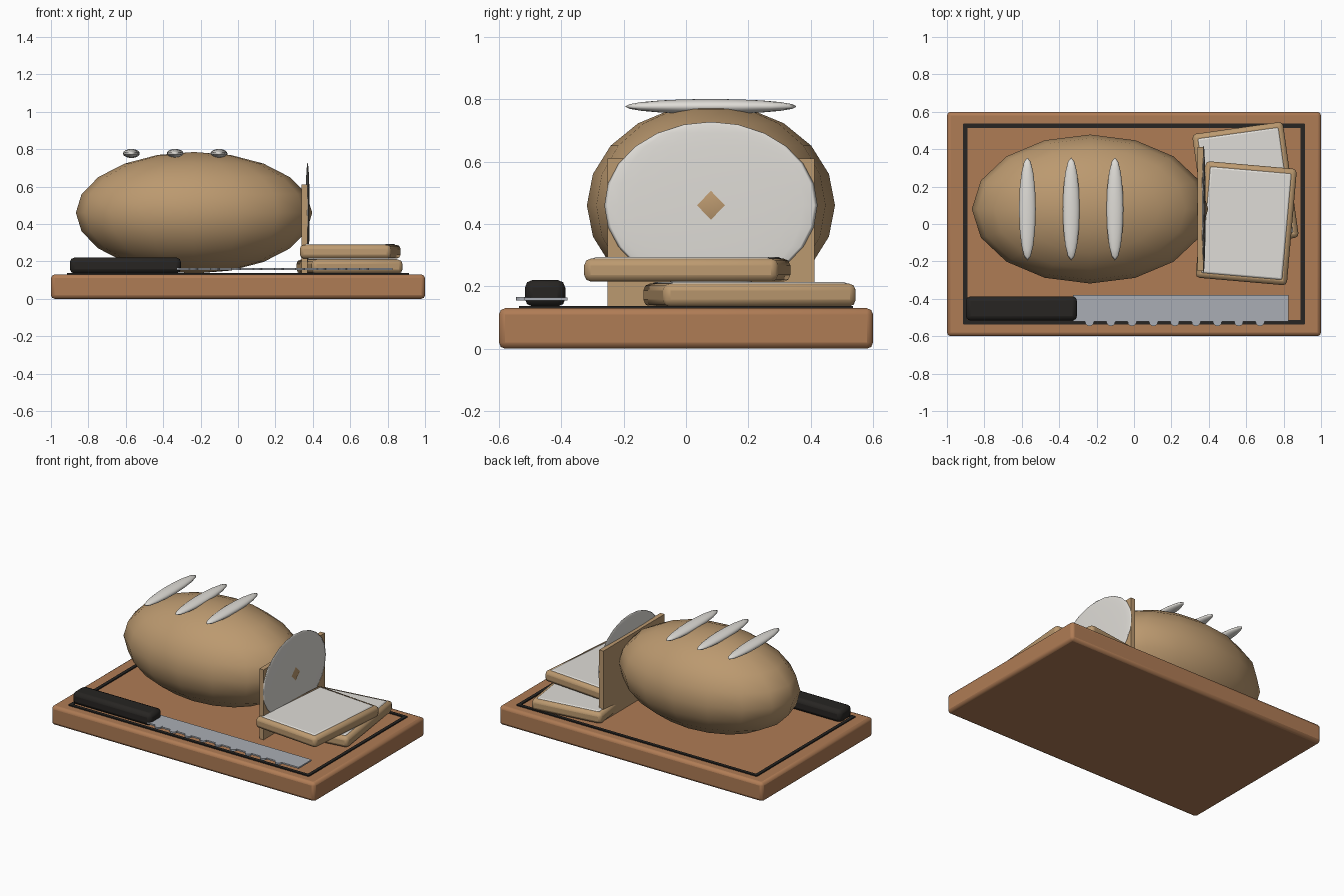
import bpy, math

if "Cube" in bpy.data.objects:
    bpy.data.objects.remove(bpy.data.objects["Cube"])


def material(name, rgb):
    m = bpy.data.materials.new(name)
    m.diffuse_color = (*rgb, 1)
    m.use_nodes = True
    m.node_tree.nodes["Principled BSDF"].inputs["Base Color"].default_value = m.diffuse_color
    return m


WOOD = material("wood", (0.43, 0.20, 0.09))
CRUST = material("crust", (0.50, 0.32, 0.16))
CRUMB = material("crumb", (0.74, 0.72, 0.68))
DARK = material("dark", (0.02, 0.018, 0.016))
STEEL = material("steel", (0.40, 0.42, 0.46))


def finish(name, mat, scale):
    ob = bpy.context.object
    ob.name = name
    ob.scale = scale
    bpy.ops.object.transform_apply(location=False, rotation=False, scale=True)
    ob.data.materials.append(mat)
    return ob


def box(name, loc, size, mat, bevel=0, segs=2, rot=0):
    bpy.ops.mesh.primitive_cube_add(size=1, location=loc, rotation=(0, 0, rot))
    ob = finish(name, mat, size)
    if bevel:
        b = ob.modifiers.new("bevel", 'BEVEL')
        b.width, b.segments = bevel, segs
        bpy.ops.object.shade_smooth_by_angle(angle=math.radians(35))
    return ob


def ellipsoid(name, loc, radii, mat, segs=16, rings=10):
    bpy.ops.mesh.primitive_uv_sphere_add(segments=segs, ring_count=rings, radius=1, location=loc)
    ob = finish(name, mat, radii)
    bpy.ops.object.shade_smooth()
    return ob


# Cutting board with a dark juice groove
box("cutting_board", (0, 0, 0.065), (2, 1.2, 0.13), WOOD, 0.02)
for s, side in ((-1, "a"), (1, "b")):
    box("groove_long_" + side, (0, s * 0.525, 0.131), (1.825, 0.022, 0.012), DARK)
    box("groove_short_" + side, (s * 0.902, 0, 0.131), (0.022, 1.07, 0.012), DARK)

# Loaf, score marks, and the cut end
ellipsoid("loaf", (-0.235, 0.08, 0.46), (0.632, 0.398, 0.325), CRUST)
for i in range(3):
    ellipsoid(f"score_{i + 1}", (-0.57 + i * 0.234, 0.08, 0.777), (0.045, 0.275, 0.024), CRUMB)
box("cut_panel", (0.355, 0.08, 0.37), (0.032, 0.665, 0.48), CRUST)
ellipsoid("cut_face", (0.372, 0.08, 0.46), (0.011, 0.342, 0.268), CRUMB, 24, 12)

# Two stacked slices, each a crust with a crumb inset
for i, (x, y, z, deg) in enumerate(((0.596, 0.204, 0.172, 8), (0.60, 0.004, 0.252, -5))):
    r = math.radians(deg)
    box(f"slice_crust_{i + 1}", (x, y, z), (0.49, 0.625, 0.074), CRUST, 0.022, 2, r)
    box(f"slice_crumb_{i + 1}", (x, y, z + 0.02), (0.44, 0.575, 0.044), CRUMB, 0.012, 2, r)

# Bread knife: handle, blade, serrations
box("knife_handle", (-0.602, -0.452, 0.178), (0.595, 0.13, 0.085), DARK, 0.025)
box("knife_blade", (0.25, -0.45, 0.16), (1.15, 0.14, 0.01), STEEL)
for i in range(9):
    bpy.ops.mesh.primitive_cylinder_add(vertices=12, radius=0.024, depth=0.012,
                                        location=(-0.238 + i * 0.114, -0.522, 0.16))
    finish(f"serration_{i + 1}", STEEL, (1, 1, 1))
